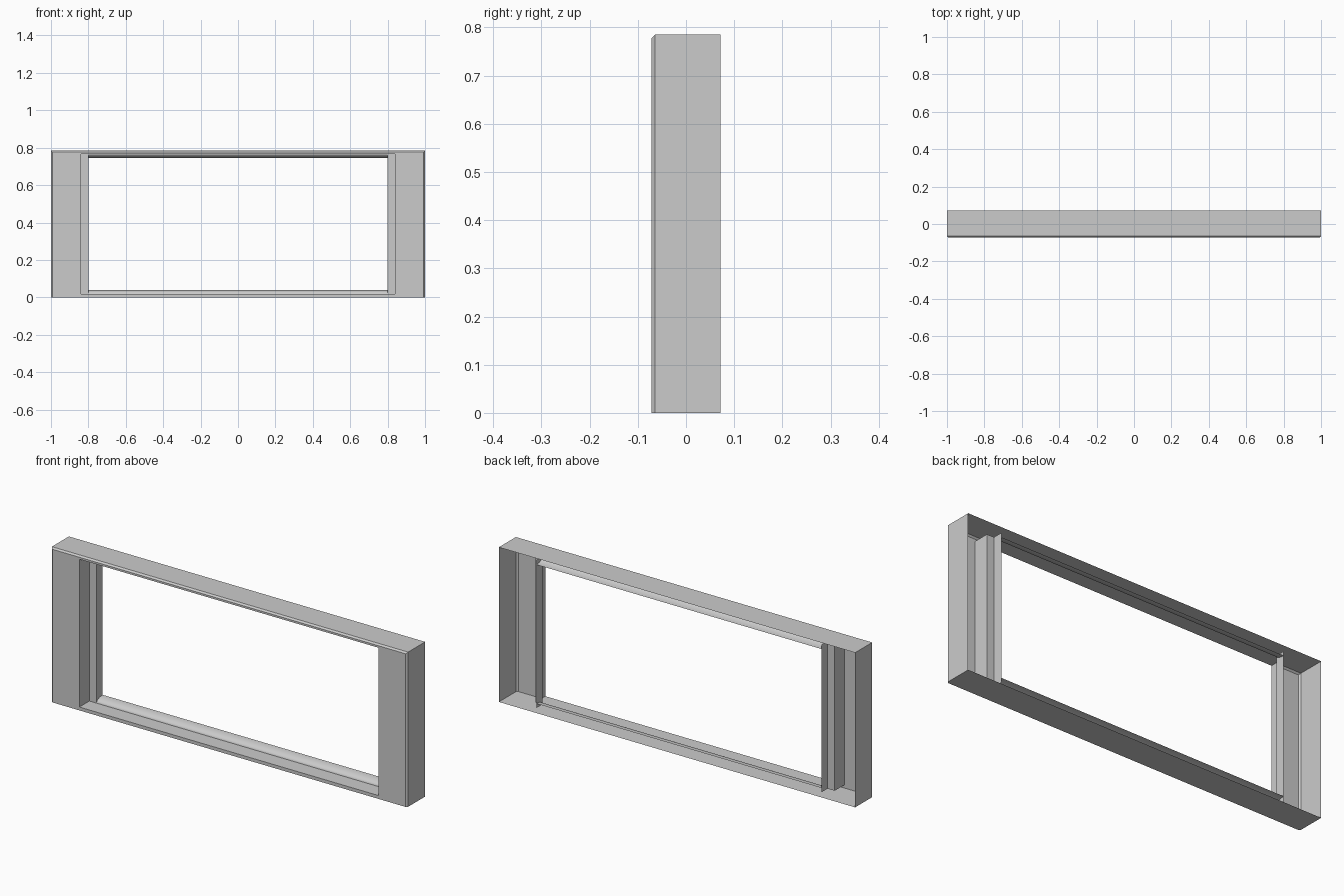
import bpy
import math

if "Cube" in bpy.data.objects:
    bpy.data.objects.remove(bpy.data.objects["Cube"])

W, D, H = 1.0, 0.072, 0.785      # outer half width, half depth, height
OX, OZ0, OZ1 = 0.84, 0.017, 0.767  # front opening
IX, IZ0, IZ1 = 0.80, 0.04, 0.745   # inner opening
Y1, Y2 = 0.008, 0.058              # inner step and rear edge of the lip


def make(name, verts, faces):
    me = bpy.data.meshes.new(name)
    me.from_pydata(verts, [], faces)
    me.update()
    ob = bpy.data.objects.new(name, me)
    bpy.context.collection.objects.link(ob)
    return ob


def ring(x, z0, z1, y):
    return [(-x, y, z0), (x, y, z0), (x, y, z1), (-x, y, z1)]


def loft(name, rows, closed):
    n = len(rows[0])
    verts = [p for row in rows for p in row]
    faces = []
    for r in range(len(rows) - 1):
        for i in range(n if closed else n - 1):
            j = (i + 1) % n
            a, b = r * n, (r + 1) * n
            faces.append((a + i, b + i, b + j, a + j))
    return make(name, verts, faces)


# Thin outer housing: open back, chamfered front edge, front face, recessed opening
C = 0.008
loft("housing", [
    ring(W, 0, H, D),
    ring(W, 0, H, -D + C),
    ring(W - C, 0, H - C, -D),
    ring(OX, OZ0, OZ1, -D),
    ring(OX, OZ0, OZ1, Y1),
], True)

# Stepped side bezels with a lip running backwards
for side, label in ((-1, "left"), (1, "right")):
    profile = [(OX, Y1), (IX, Y1), (IX, Y2)]
    rows = [[(side * x, y, z) for x, y in profile] for z in (OZ0, OZ1)]
    if side < 0:
        rows.reverse()
    loft(label + "_bezel", rows, False)

# Rounded top and bottom bezels
STEPS = 8
for z_out, z_in, label in ((OZ0, IZ0, "bottom"), (OZ1, IZ1, "top")):
    profile = []
    for k in range(STEPS + 1):
        t = math.pi / 2 * k / STEPS
        profile.append((Y1 + (Y2 - Y1) * (1 - math.cos(t)),
                        z_out + (z_in - z_out) * math.sin(t)))
    xs = (-IX, IX) if label == "top" else (IX, -IX)
    ob = loft(label + "_bezel", [[(x, y, z) for y, z in profile] for x in xs], False)
    for p in ob.data.polygons:
        p.use_smooth = True

# Flat ledges filling the corners beside the rounded bezels are part of the side bezels
